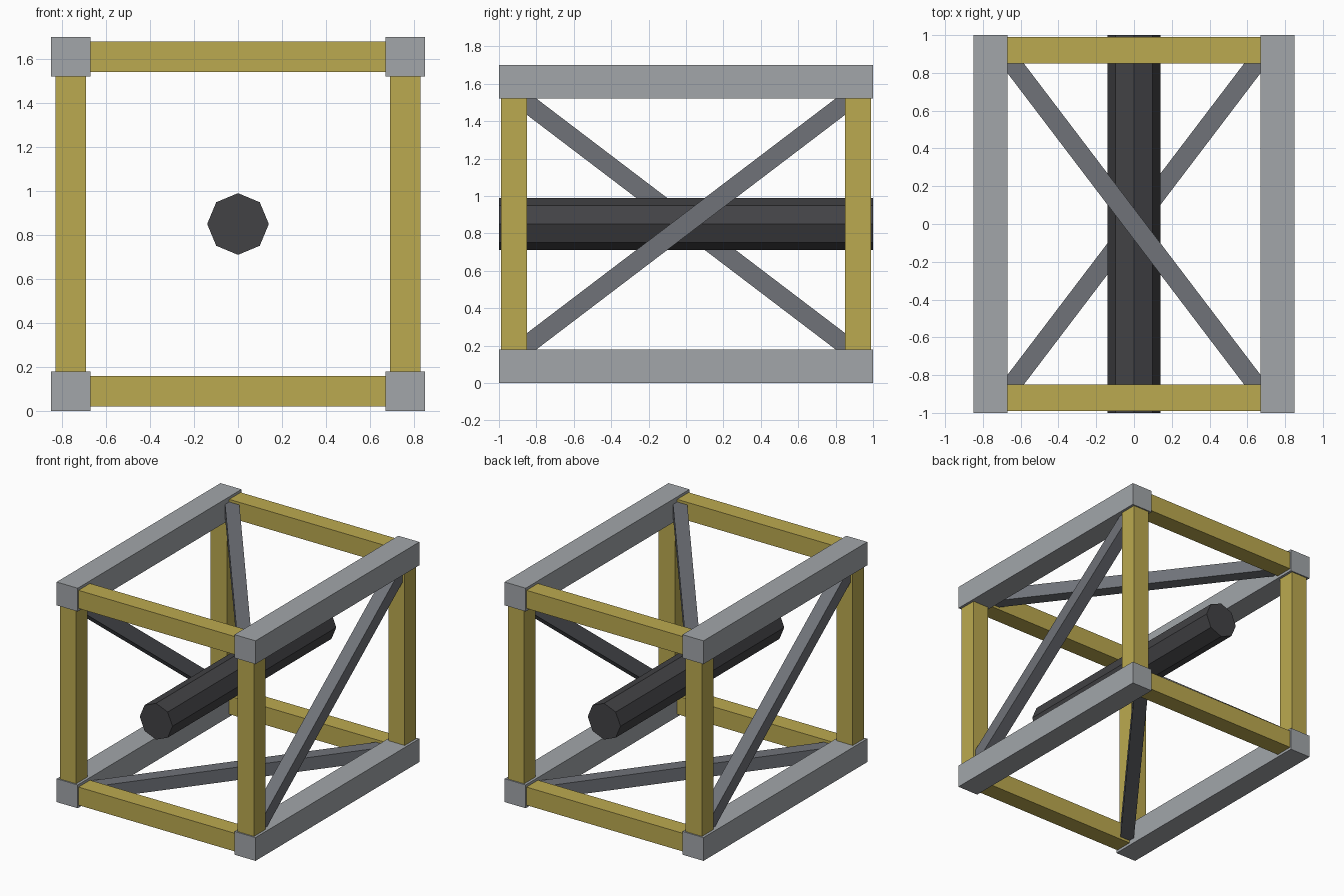
import bpy
from math import pi
from mathutils import Vector

if "Cube" in bpy.data.objects:
    bpy.data.objects.remove(bpy.data.objects["Cube"])


def material(name, rgb):
    m = bpy.data.materials.new(name)
    m.diffuse_color = (*rgb, 1)
    m.use_nodes = True
    m.node_tree.nodes["Principled BSDF"].inputs["Base Color"].default_value = m.diffuse_color
    return m


STEEL = material("light_steel", (0.36, 0.38, 0.40))
YELLOW = material("yellow_paint", (0.50, 0.40, 0.08))
BRACE = material("brace_steel", (0.16, 0.17, 0.19))
DARK = material("dark_metal", (0.055, 0.055, 0.06))

X, Z_LOW, Z_HIGH, Z_MID, Y_END = 0.76, 0.09, 1.61, 0.85, 0.92


def beam(name, start, end, width, mat, up="Y"):
    """Square bar running from start to end."""
    a, b = Vector(start), Vector(end)
    bpy.ops.mesh.primitive_cube_add(size=1, location=(a + b) / 2)
    ob = bpy.context.object
    ob.name = name
    ob.scale = (width, width, (b - a).length)
    ob.rotation_euler = (b - a).to_track_quat("Z", up).to_euler()
    ob.data.materials.append(mat)
    return ob


# Four long corner chords
for side, x in (("left", -X), ("right", X)):
    for level, z in (("lower", Z_LOW), ("upper", Z_HIGH)):
        beam(f"{level}_{side}_chord", (x, -1, z), (x, 1, z), 0.18, STEEL)

# Square end frames: posts and crossbars
for end, y in (("front", -Y_END), ("back", Y_END)):
    for side, x in (("left", -X), ("right", X)):
        beam(f"{end}_{side}_post", (x, y, 0.17), (x, y, 1.53), 0.14, YELLOW)
    for level, z in (("lower", Z_LOW), ("upper", Z_HIGH)):
        beam(f"{end}_{level}_crossbar", (-0.68, y, z), (0.68, y, z), 0.14, YELLOW)

# One diagonal brace on each long side, ends buried in the frame
rise = 0.76 * Y_END
for name, x, s in (("left_brace", -X, -1), ("right_brace", X, 1)):
    beam(name, (x, -Y_END, Z_MID - s * rise), (x, Y_END, Z_MID + s * rise), 0.10, BRACE)
for name, z, s in (("bottom_brace", Z_LOW, 1), ("top_brace", Z_HIGH, -1)):
    beam(name, (-s * rise, -Y_END, z), (s * rise, Y_END, z), 0.10, BRACE)

# Central octagonal pipe
bpy.ops.mesh.primitive_cylinder_add(vertices=8, radius=0.14, depth=2,
                                    location=(0, 0, Z_MID), rotation=(pi / 2, 0, 0))
pipe = bpy.context.object
pipe.name = "central_pipe"
pipe.data.materials.append(DARK)
